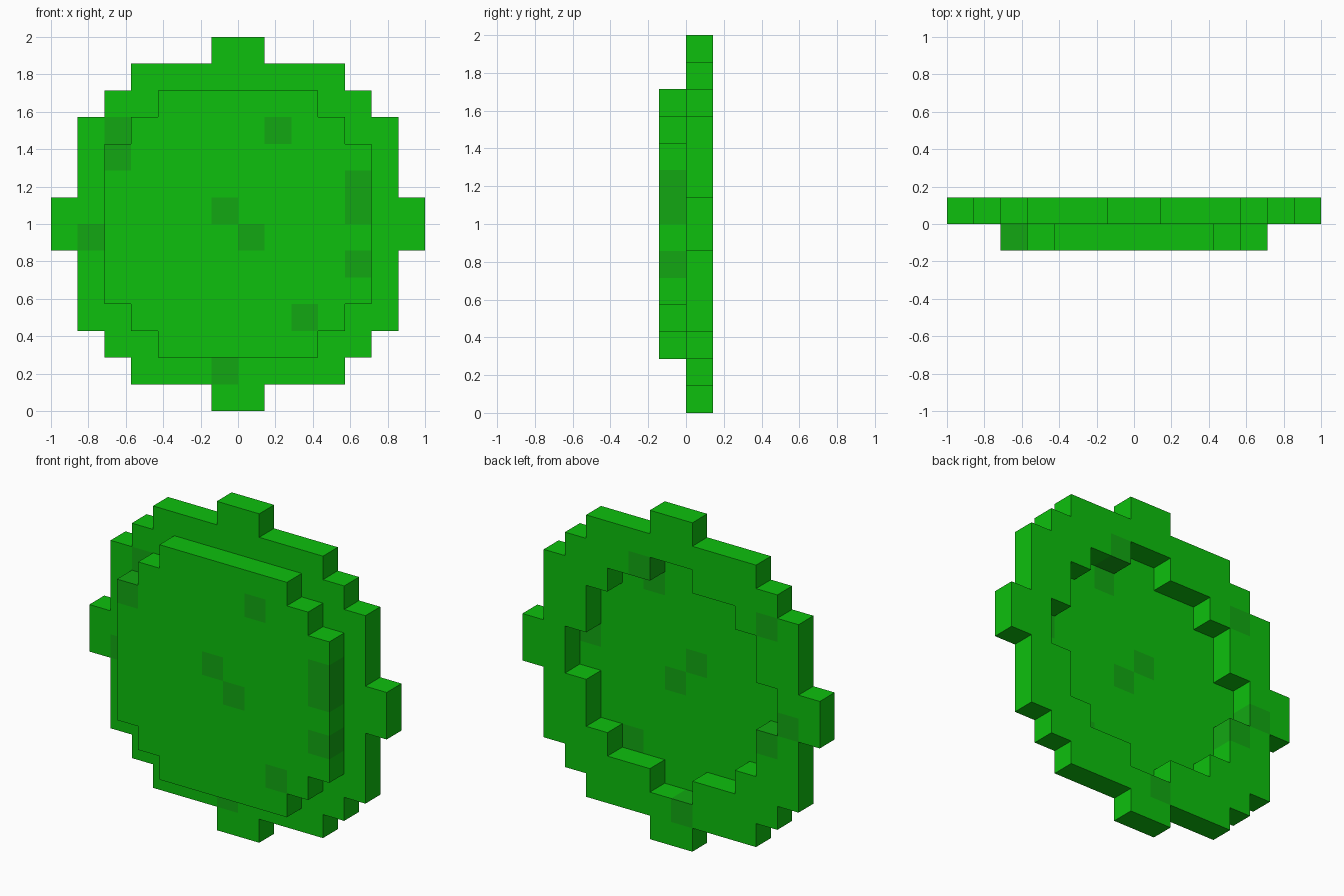
import bpy
import bmesh
from mathutils import Vector

if "Cube" in bpy.data.objects:
    bpy.data.objects.remove(bpy.data.objects["Cube"], do_unlink=True)

U = 1 / 7  # block size


def make_material(name, color):
    m = bpy.data.materials.new(name)
    m.use_nodes = True
    m.diffuse_color = color
    bsdf = m.node_tree.nodes["Principled BSDF"]
    bsdf.inputs["Base Color"].default_value = color
    bsdf.inputs["Roughness"].default_value = 0.8
    return m


MATERIALS = [make_material("bright_green", (0.004, 0.53, 0.004, 1)),
             make_material("dark_green", (0.006, 0.39, 0.006, 1))]


def disc(half_widths, layer):
    """Blocks of a disc, from half widths of the rows between the middle and the rim."""
    return {(x, layer, z)
            for i, w in enumerate(half_widths)
            for z in (7 + i, 6 - i)
            for x in range(-w, w)}


# Stepped outlines, middle row outward
ring = disc([7, 6, 6, 6, 5, 4, 1], 0) - disc([5, 4, 4, 3, 1], 0)
plate = disc([5, 5, 5, 4, 3], -1)
solid = ring | plate

# Darker blocks
DARK = {(-5, 0, 10), (-6, 0, 6), (-5, 0, 5), (-1, 0, 1), (1, 0, 11),
        (-5, -1, 9), (1, -1, 10), (4, -1, 8), (4, -1, 7), (-1, -1, 7),
        (0, -1, 6), (4, -1, 5), (2, -1, 3)}


def build_blocks(name, cells):
    """Outer faces of a set of blocks, coloured block by block."""
    bm = bmesh.new()
    for cell in sorted(cells):
        centre = Vector(cell) + Vector((0.5, 0.5, 0.5))
        for axis in range(3):
            for sign in (-1, 1):
                n = Vector((0, 0, 0))
                n[axis] = sign
                if tuple(int(c + d) for c, d in zip(cell, n)) in solid:
                    continue
                a = Vector((0, 0, 0))
                a[(axis + 1) % 3] = 1
                b = n.cross(a)
                corners = (a + b, b - a, -a - b, a - b)
                face = bm.faces.new([bm.verts.new((centre + (n + c) / 2) * U)
                                     for c in corners])
                face.material_index = int(cell in DARK)
    bmesh.ops.remove_doubles(bm, verts=bm.verts[:], dist=0.001)
    mesh = bpy.data.meshes.new(name)
    bm.to_mesh(mesh)
    bm.free()
    for m in MATERIALS:
        mesh.materials.append(m)
    ob = bpy.data.objects.new(name, mesh)
    bpy.context.collection.objects.link(ob)
    return ob


build_blocks("back_ring", ring)
build_blocks("front_plate", plate)
